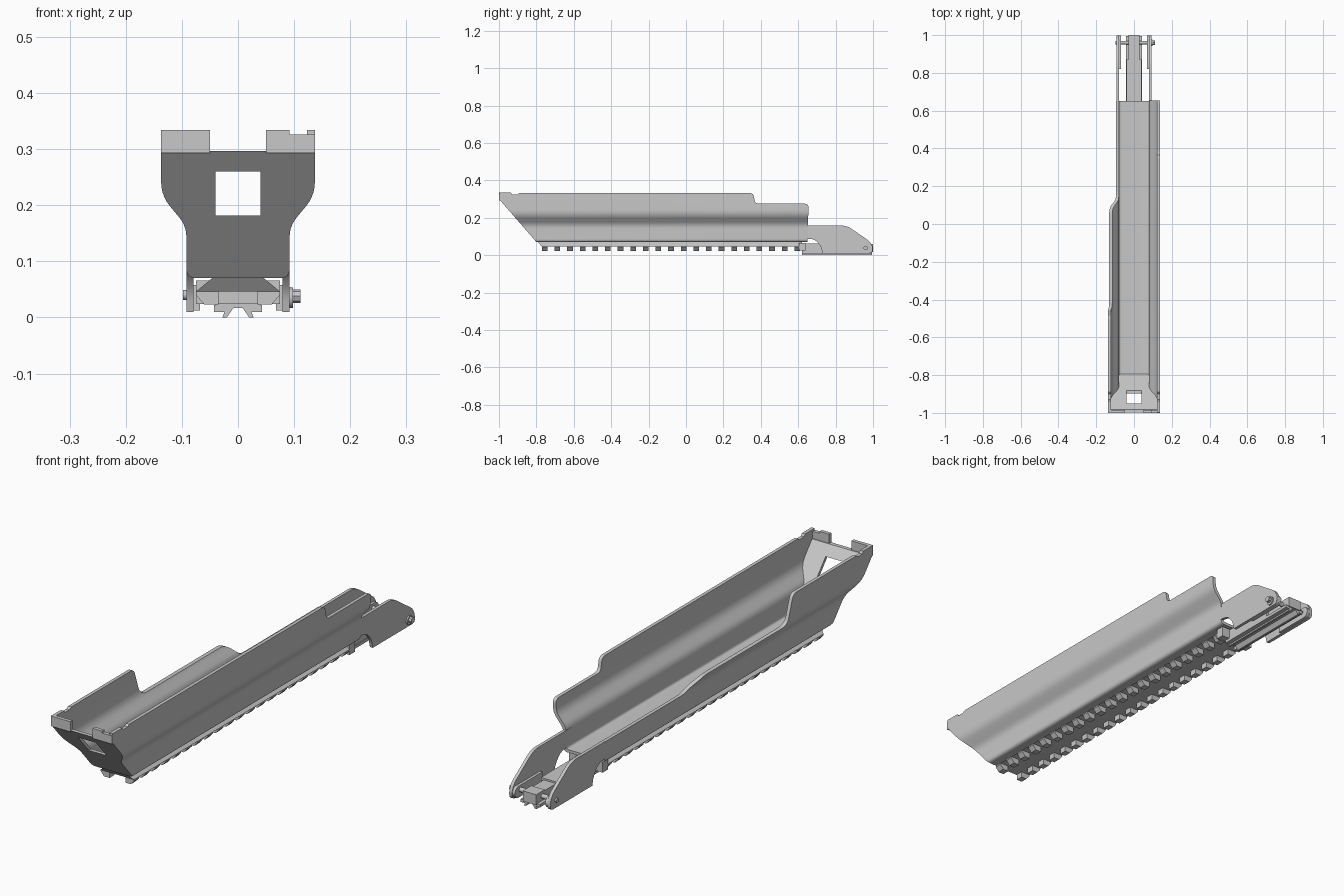
import bpy, bmesh
from mathutils import Vector

cube = bpy.data.objects.get("Cube")
if cube:
    bpy.data.objects.remove(cube)

steel = bpy.data.materials.new("light grey metal")
steel.use_nodes = True
GREY = (0.58, 0.58, 0.58, 1)
steel.diffuse_color = GREY
steel.node_tree.nodes["Principled BSDF"].inputs["Base Color"].default_value = GREY
parts = []


def fillet(points, steps=5):
    """Round each corner that carries a radius as third value."""
    out = []
    for i, p in enumerate(points):
        c = Vector(p[:2])
        if len(p) < 3:
            out.append(c)
            continue
        a = Vector(points[i - 1][:2]) - c
        b = Vector(points[(i + 1) % len(points)][:2]) - c
        d = min(p[2], a.length / 2, b.length / 2)
        start, end = c + a.normalized() * d, c + b.normalized() * d
        for k in range(steps + 1):
            t = k / steps
            out.append(start * (1 - t) ** 2 + c * 2 * t * (1 - t) + end * t * t)
    return out


def prism(name, points, lo, hi, axis="y", side=1, slopes=(0, 0)):
    """Extrude an outline along x or y; slopes lean the two ends with height."""
    bm = bmesh.new()
    outline = fillet(points)
    rings = []
    for end, slope in ((lo, slopes[0]), (hi, slopes[1])):
        if axis == "y":
            ring = [bm.verts.new((side * u, end + slope * v, v)) for u, v in outline]
        else:
            ring = [bm.verts.new((side * end, u, v)) for u, v in outline]
        rings.append(ring)
        bm.faces.new(ring)
    n = len(outline)
    for i in range(n):
        j = (i + 1) % n
        bm.faces.new((rings[0][i], rings[0][j], rings[1][j], rings[1][i]))
    bmesh.ops.recalc_face_normals(bm, faces=bm.faces)
    mesh = bpy.data.meshes.new(name)
    bm.to_mesh(mesh)
    bm.free()
    mesh.materials.append(steel)
    obj = bpy.data.objects.new(name, mesh)
    bpy.context.collection.objects.link(obj)
    parts.append(obj)
    return obj


def box(name, x0, x1, y0, y1, z0, z1, side=1):
    return prism(name, [(x0, z0), (x1, z0), (x1, z1), (x0, z1)], y0, y1, side=side)


def keep_inside(obj, cutter):
    """Trim an object to the volume of a cutter."""
    cutter.hide_render = True
    mod = obj.modifiers.new("trim", "BOOLEAN")
    mod.operation, mod.solver, mod.object = "INTERSECT", "EXACT", cutter
    graph = bpy.context.evaluated_depsgraph_get()
    mesh = bpy.data.meshes.new_from_object(obj.evaluated_get(graph))
    obj.modifiers.clear()
    obj.data = mesh
    parts.remove(cutter)
    bpy.data.objects.remove(cutter)


def rod(name, x0, x1, y, z, r, sides=24):
    bpy.ops.mesh.primitive_cylinder_add(vertices=sides, radius=r, depth=x1 - x0,
                                        location=((x0 + x1) / 2, y, z),
                                        rotation=(0, 1.5708, 0))
    obj = bpy.context.object
    obj.name = name
    obj.data.materials.append(steel)
    parts.append(obj)


# Channel cross-section, one half, and the side outlines that trim it
section = [(0, .07), (.092, .07, .018), (.092, .163, .02), (.137, .217, .025), (.137, .334),
           (.123, .334), (.123, .222, .025), (.079, .169, .02), (.079, .082, .012), (0, .082)]
front_edge = [(.65, .05), (-.78, .05), (-.997, .3), (-.997, .34), (-.94, .34),
              (-.93, .325), (-.9, .325), (-.89, .332)]
tops = {
    "left": (1, [(.36, .332, .02), (.37, .275, .02), (.655, .275, .02)]),
    "right": (-1, [(-.49, .332, .02), (-.45, .215, .03), (.08, .215, .03),
                   (.14, .158, .03), (.65, .158)]),
}
SLOPE = -.2 / .23

for label, (s, top) in tops.items():
    wall = prism(label + "_channel_wall", section, -1.05, .8, side=s)
    keep_inside(wall, prism("trim", front_edge + top, -.01, .2, "x", s))

    # Slanted front plate with half of the window, and its upright lip
    prism(label + "_front_plate",
          [(0, .26), (.04, .26), (.04, .182), (0, .182), (0, .07), (.092, .07, .018),
           (.092, .163, .02), (.137, .217, .025), (.137, .297), (0, .297)],
          -1 - .3 * SLOPE, -.984 - .3 * SLOPE, side=s, slopes=(SLOPE, SLOPE))
    box(label + "_front_lip", .05, .137 if s < 0 else .092, -1, -.985, .293, .334, s)
    if s > 0:
        box("left_lip_end", .092, .137, -1, -.985, .293, .326, s)

    # Tail plate with the relief arc under its front corner, and inner pad
    prism(label + "_tail_plate",
          [(.62, .09), (.62, .158), (.86, .158, .03), (.985, .072, .03), (1, .04, .02),
           (.995, .01, .02), (.73, .01), (.722, .045, .03), (.69, .085, .03)],
          .079, .092, "x", s)
    prism(label + "_tail_pad",
          [(.82, .012), (.985, .012, .01), (1, .035, .01), (.985, .058, .01), (.82, .058)],
          .068, .08, "x", s)

    # Rail teeth along both edges
    for i in range(21):
        y = -.755 + i * .0675
        prism(f"{label}_rail_tooth_{i + 1}",
              [(.035, .046), (.035, .023), (.06, .023), (.075, .04), (.075, .046)],
              y - .015, y + .015, side=s)

# Rail body under the floor
prism("rail_body", [(-.045, .071), (-.075, .046), (.075, .046), (.045, .071)],
      -.735, .62, slopes=(-.8, 0))

# Latch bar between the tail plates
box("rail_end_block", -.075, .075, .605, .64, .024, .066)
box("latch_bar", -.04, .04, .62, .87, .02, .062)
box("latch_neck", -.028, .028, .86, .95, .018, .055)
box("latch_knuckle", -.03, .03, .945, 1, .018, .06)
prism("latch_foot",
      [(-.043, .022), (-.043, .01), (-.024, .01), (-.028, 0), (-.02, 0), (-.008, .017),
       (.008, .017), (.02, 0), (.028, 0), (.024, .01), (.043, .01), (.043, .022)], .62, .995)

# Hinge pin, washer and head
rod("hinge_pin", -.098, .105, .96, .04, .009)
rod("pin_washer", .09, .098, .96, .035, .018)
rod("pin_head", .098, .111, .96, .038, .012, 8)

# Smooth the rounded bends, keep hard edges
bpy.ops.object.select_all(action="DESELECT")
for obj in parts:
    obj.select_set(True)
bpy.context.view_layer.objects.active = parts[0]
bpy.ops.object.shade_smooth_by_angle(angle=.5)
